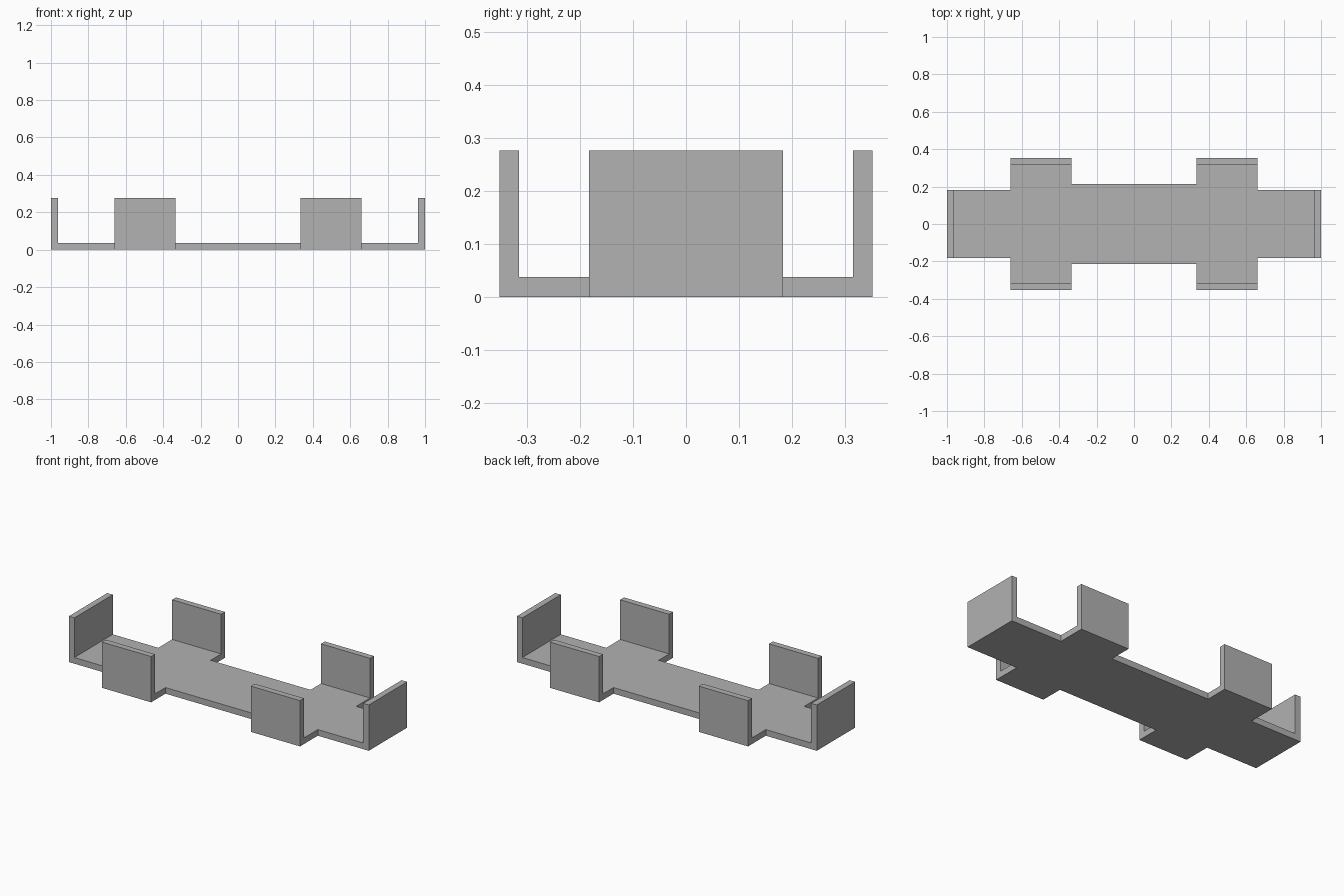
import bpy
import bmesh

cube = bpy.data.objects.get("Cube")
if cube:
    bpy.data.objects.remove(cube, do_unlink=True)

# Overall sizes
HALF_LENGTH, HALF_WIDTH = 1.0, 0.352
END_Y, WAIST_Y = 0.183, 0.215
TAB_IN, TAB_OUT = 0.333, 0.66
WALL, FLOOR, HEIGHT = 0.037, 0.037, 0.276

grey = bpy.data.materials.new("plain_grey")
grey.use_nodes = True
colour = (0.445, 0.445, 0.445, 1)
grey.diffuse_color = colour
grey.node_tree.nodes["Principled BSDF"].inputs["Base Color"].default_value = colour


def prism(name, outline, height):
    """Extrude a flat outline from the ground up to the given height."""
    bm = bmesh.new()
    face = bm.faces.new([bm.verts.new((x, y, 0)) for x, y in outline])
    top = bmesh.ops.extrude_face_region(bm, geom=[face])["geom"]
    verts = [v for v in top if isinstance(v, bmesh.types.BMVert)]
    bmesh.ops.translate(bm, verts=verts, vec=(0, 0, height))
    bmesh.ops.recalc_face_normals(bm, faces=bm.faces)
    mesh = bpy.data.meshes.new(name)
    bm.to_mesh(mesh)
    bm.free()
    mesh.materials.append(grey)
    obj = bpy.data.objects.new(name, mesh)
    bpy.context.collection.objects.link(obj)
    return obj


def rectangle(x0, x1, y0, y1):
    return [(x0, y0), (x1, y0), (x1, y1), (x0, y1)]


# Floor plate: one quarter of the outline, mirrored to all four
floor_x, floor_y = HALF_LENGTH - WALL, HALF_WIDTH - WALL
quarter = [(floor_x, END_Y), (TAB_OUT, END_Y), (TAB_OUT, floor_y),
           (TAB_IN, floor_y), (TAB_IN, WAIST_Y)]
half = quarter + [(-x, y) for x, y in reversed(quarter)]
prism("floor_plate", half + [(x, -y) for x, y in reversed(half)], FLOOR)

# Upright walls at both ends and on the four side tabs
for side, sx in (("left", 1), ("right", -1)):
    prism(f"{side}_end_wall",
          rectangle(sx * floor_x, sx * HALF_LENGTH, -END_Y, END_Y), HEIGHT)
    for place, sy in (("front", -1), ("back", 1)):
        prism(f"{place}_{side}_side_wall",
              rectangle(sx * TAB_IN, sx * TAB_OUT, sy * floor_y, sy * HALF_WIDTH), HEIGHT)
